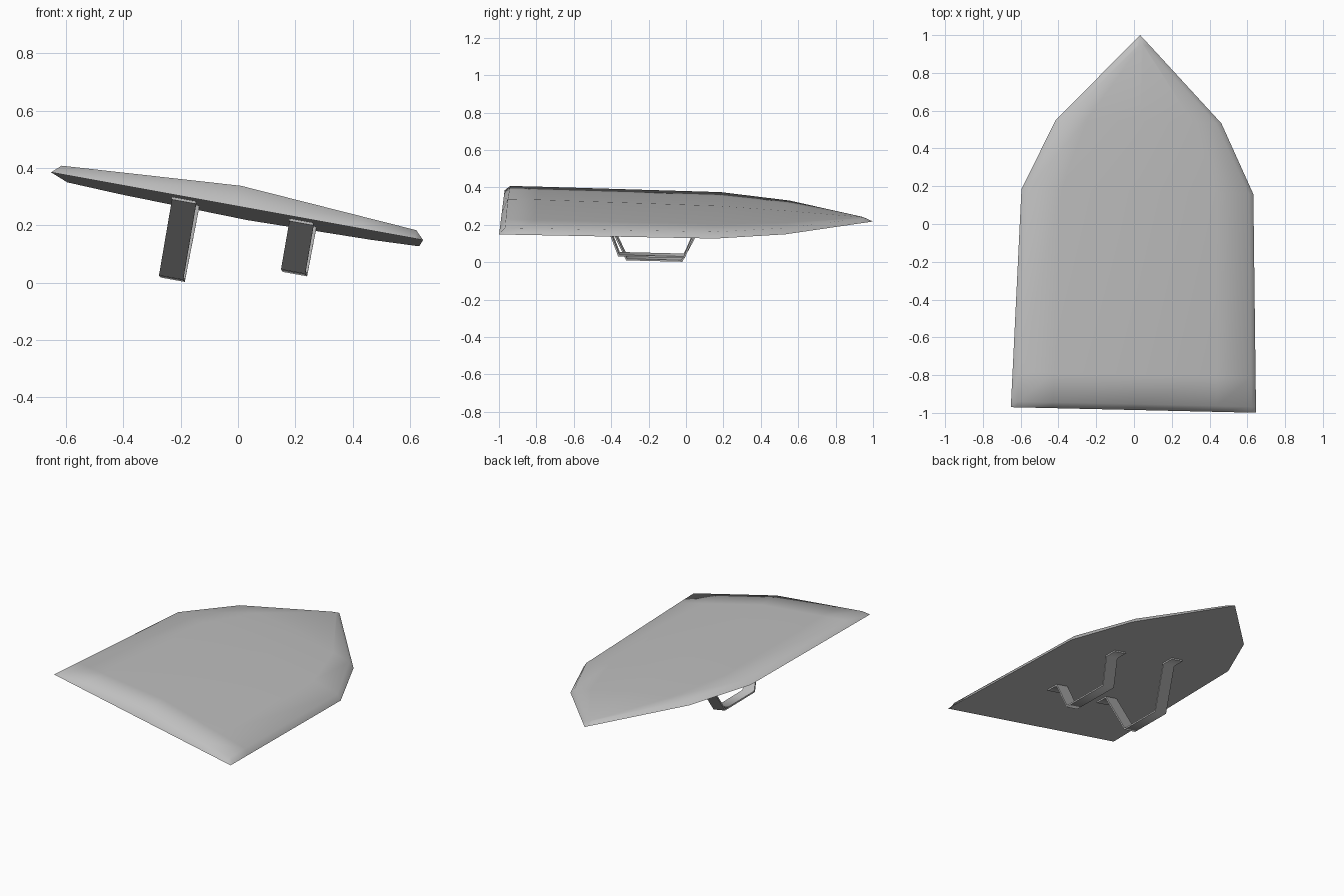
import bpy, bmesh
from math import radians
from mathutils import Matrix, Euler

if "Cube" in bpy.data.objects:
    bpy.data.objects.remove(bpy.data.objects["Cube"])

GREY = (0.52, 0.52, 0.52, 1)
metal = bpy.data.materials.new("plain_grey")
metal.use_nodes = True
metal.diffuse_color = GREY
metal.node_tree.nodes["Principled BSDF"].inputs["Base Color"].default_value = GREY

# The whole shield lies tilted on its grips
POSE = Matrix.Translation((0.015, 0, 0.2425)) @ Euler(
    (radians(-1.43), radians(10.3), radians(-1.3))).to_matrix().to_4x4()


def finish(name, bm, thickness=0):
    """Turn a bmesh into a posed, shaded object."""
    bmesh.ops.recalc_face_normals(bm, faces=bm.faces)
    mesh = bpy.data.meshes.new(name)
    bm.to_mesh(mesh)
    bm.free()
    mesh.materials.append(metal)
    obj = bpy.data.objects.new(name, mesh)
    bpy.context.collection.objects.link(obj)
    obj.matrix_world = POSE
    bpy.ops.object.select_all(action="DESELECT")
    obj.select_set(True)
    bpy.context.view_layer.objects.active = obj
    if thickness:
        mod = obj.modifiers.new("thickness", "SOLIDIFY")
        mod.thickness = thickness
        mod.offset = 0
        mod.use_even_offset = True
        bpy.ops.object.modifier_apply(modifier=mod.name)
    bpy.ops.object.shade_smooth_by_angle(angle=radians(70))


def shield_ring(y, half, bevel, rim_h, ridge_h):
    """One cross-section: bevelled rim, ridged top, flat underside."""
    inner = half - bevel
    ring = [(-half, y, 0)]
    for x in (-inner, -inner * 0.7, 0, inner * 0.7, inner):
        t = abs(x) / inner if inner else 0
        ring.append((x, y, ridge_h + (rim_h - ridge_h) * t))
    return ring + [(half, y, 0)]


# Shield body: stations from the straight edge to the point
stations = [
    (-0.985, 0.66, 0.03, 0, 0),
    (-0.955, 0.659, 0.03, 0.03, 0.073),
    (-0.8, 0.654, 0.03, 0.031, 0.074),
    (0.172, 0.624, 0.03, 0.031, 0.064),
    (0.543, 0.445, 0.035, 0.028, 0.046),
    (0.945, 0.054, 0.035, 0.02, 0.022),
    (1.0, 0, 0, 0, 0),
]
bm = bmesh.new()
rings = [[bm.verts.new(p) for p in shield_ring(*s)] for s in stations]
bm.faces.new(rings[0])
for a, b in zip(rings, rings[1:]):
    for i in range(len(a)):
        j = (i + 1) % len(a)
        bm.faces.new((a[i], a[j], b[j], b[i]))
# Close the straight edge with the flat underside, and the point to one vertex
flat_end = [f for f in bm.faces if all(v in rings[0] for v in f.verts)]
bmesh.ops.delete(bm, geom=flat_end, context="FACES_ONLY")
underside = [f for f in bm.faces if all(abs(v.co.z) < 1e-6 for v in f.verts)]
bmesh.ops.delete(bm, geom=underside, context="FACES_ONLY")
bmesh.ops.remove_doubles(bm, verts=bm.verts, dist=0.0005)
bmesh.ops.holes_fill(bm, edges=[e for e in bm.edges if e.is_boundary], sides=0)
finish("shield_body", bm)


def grip(name, x, depth, y0, y1, splay, root):
    """Bent strap with splayed legs and a flange at each end."""
    flange = 0.085
    path = [(y0 - splay - flange, root), (y0 - splay, root), (y0, -depth),
            (y1, -depth), (y1 + splay, root), (y1 + splay + flange, root)]
    bm = bmesh.new()
    rows = [[bm.verts.new((x + s * 0.043, y, z)) for s in (-1, 1)] for y, z in path]
    for a, b in zip(rows, rows[1:]):
        bm.faces.new((a[0], a[1], b[1], b[0]))
    finish(name, bm, 0.009)


# Arm strap and hand grip under the shield
grip("right_strap", -0.197, 0.268, -0.315, -0.02, 0.132, -0.004)
grip("left_strap", 0.219, 0.172, -0.35, 0.0, 0.067, -0.004)
